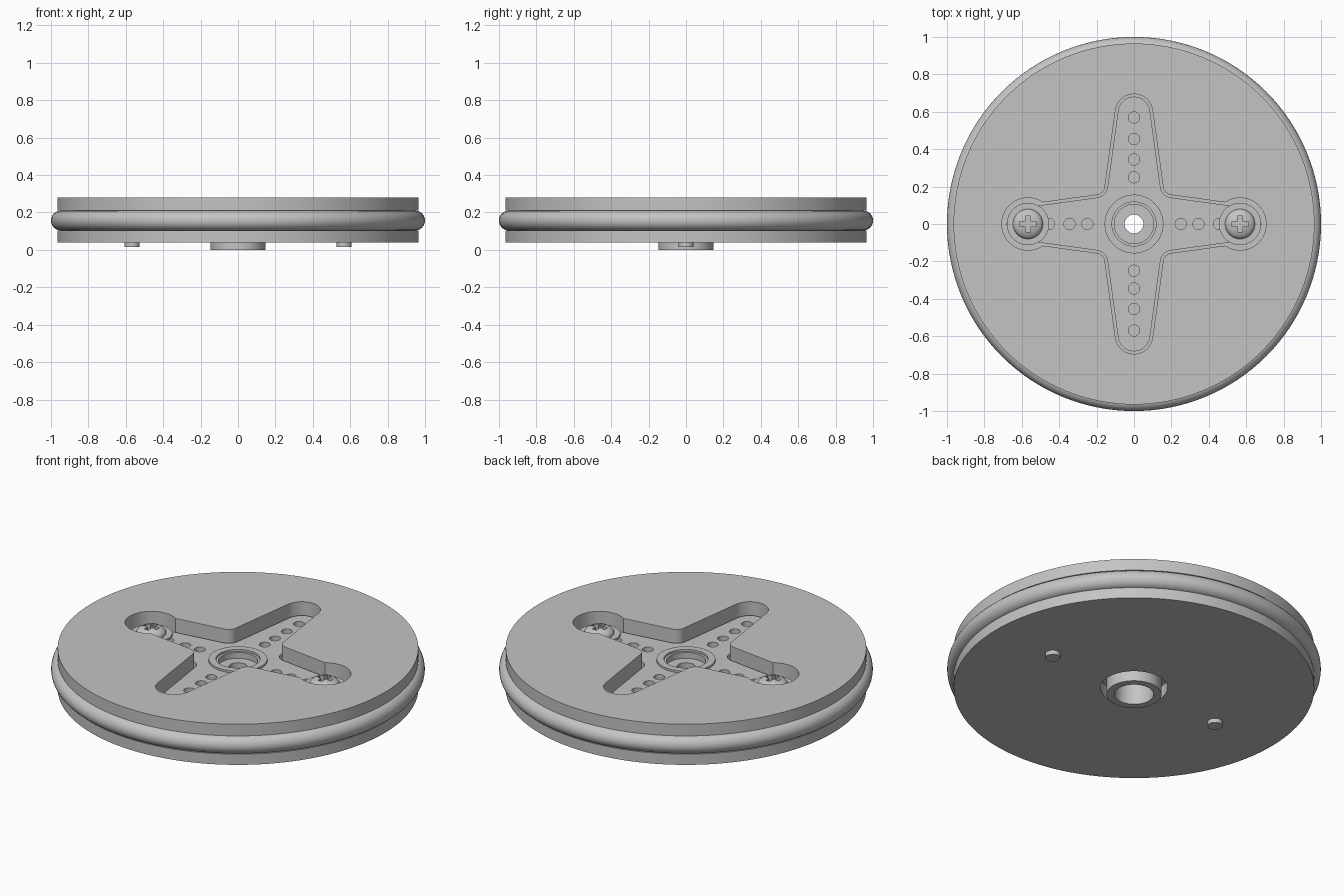
import bpy, bmesh
from math import sin, cos, pi, radians

cube = bpy.data.objects.get("Cube")
if cube:
    bpy.data.objects.remove(cube, do_unlink=True)

grey = bpy.data.materials.new("plain grey")
grey.use_nodes = True
grey.diffuse_color = (0.55, 0.55, 0.55, 1)
grey.node_tree.nodes["Principled BSDF"].inputs["Base Color"].default_value = (0.55, 0.55, 0.55, 1)


def finish(name, bm):
    bmesh.ops.recalc_face_normals(bm, faces=bm.faces)
    mesh = bpy.data.meshes.new(name)
    bm.to_mesh(mesh)
    bm.free()
    mesh.materials.append(grey)
    obj = bpy.data.objects.new(name, mesh)
    bpy.context.collection.objects.link(obj)
    return obj


def lathe(name, profile, x=0, segments=64):
    """Spin a closed (radius, z) profile; points on the axis are merged."""
    bm = bmesh.new()
    rings = []
    for i in range(segments):
        a = 2 * pi * i / segments
        rings.append([bm.verts.new((x + r * cos(a), r * sin(a), z)) for r, z in profile])
    for i, ring in enumerate(rings):
        nxt = rings[(i + 1) % segments]
        for j in range(len(profile)):
            k = (j + 1) % len(profile)
            if profile[j][0] or profile[k][0]:
                bm.faces.new((ring[j], nxt[j], nxt[k], ring[k]))
    bmesh.ops.remove_doubles(bm, verts=bm.verts, dist=1e-5)
    return finish(name, bm)


def prism(name, outline, z0, z1):
    bm = bmesh.new()
    low = [bm.verts.new((x, y, z0)) for x, y in outline]
    high = [bm.verts.new((x, y, z1)) for x, y in outline]
    bm.faces.new(low)
    bm.faces.new(high)
    for i in range(len(low)):
        k = (i + 1) % len(low)
        bm.faces.new((low[i], low[k], high[k], high[i]))
    return finish(name, bm)


def circle(x, y, r, n=48):
    return [(x + r * cos(2 * pi * i / n), y + r * sin(2 * pi * i / n)) for i in range(n)]


def cut(obj, outline, z0, z1):
    cutter = prism("cutter", outline, z0, z1)
    cutter.hide_render = True
    mod = obj.modifiers.new("cut", 'BOOLEAN')
    mod.operation = 'DIFFERENCE'
    mod.solver = 'EXACT'
    mod.object = cutter
    bpy.context.view_layer.objects.active = obj
    bpy.ops.object.modifier_apply(modifier=mod.name)
    bpy.data.objects.remove(cutter, do_unlink=True)


def smooth(obj):
    bpy.ops.object.select_all(action='DESELECT')
    obj.select_set(True)
    bpy.context.view_layer.objects.active = obj
    bpy.ops.object.shade_smooth_by_angle(angle=radians(30))


def cross_outline(inset):
    """Four tapered arms with round tips and filleted inner corners."""
    arm = []
    tip = 0.1 - inset
    for i in range(17):
        a = radians(-82 + 164 * i / 16)
        arm.append((0.595 + tip * cos(a), tip * sin(a)))
    fillet = 0.05 + inset
    for i in range(9):
        a = radians(262 - 74 * i / 8)
        arm.append((0.205 + fillet * cos(a), 0.205 + fillet * sin(a)))
    points = []
    for c, s in ((1, 0), (0, 1), (-1, 0), (0, -1)):
        points += [(x * c - y * s, x * s + y * c) for x, y in arm]
    return points


SCREW_X = 0.567
HORN_TOP = 0.205

# Wheel disc with rim groove, recessed pocket and hub opening
disc = lathe("wheel_disc", [(0, 0.04), (0.965, 0.04), (0.965, 0.103), (0.9, 0.103),
                            (0.9, 0.211), (0.965, 0.211), (0.965, 0.28), (0, 0.28)], segments=128)
cut(disc, cross_outline(0), 0.11, 0.4)
for side in (-1, 1):
    cut(disc, circle(side * SCREW_X, 0, 0.14), 0.11, 0.4)
cut(disc, circle(0, 0, 0.18, 64), -0.1, 0.15)
smooth(disc)

# Rubber tyre ring
tyre = lathe("tyre_ring", [(0.947 + 0.053 * cos(2 * pi * i / 24), 0.157 + 0.053 * sin(2 * pi * i / 24))
                           for i in range(24)], segments=128)
smooth(tyre)

# Cross-shaped horn with rows of holes
horn = prism("cross_horn", cross_outline(0.014), 0.112, HORN_TOP)
cut(horn, circle(0, 0, 0.14), 0, 0.4)
for d in (0.25, 0.345, 0.455, 0.57):
    for x, y in ((d, 0), (0, d), (-d, 0), (0, -d)):
        cut(horn, circle(x, y, 0.03, 24), 0, 0.4)
smooth(horn)

# Central hub with stepped cup, bore and lower socket
hub = lathe("hub", [(0.05, 0.17), (0.105, 0.17), (0.105, 0.205), (0.118, 0.205), (0.118, 0.217),
                    (0.157, 0.217), (0.157, 0.19), (0.147, 0.19), (0.147, 0), (0.105, 0),
                    (0.105, 0.13), (0.05, 0.13)])
smooth(hub)

# Washers and cross-head screws
for side, label in ((-1, "right"), (1, "left")):
    x = side * SCREW_X
    washer = lathe(label + "_washer", [(0.035, HORN_TOP), (0.113, HORN_TOP),
                                       (0.113, 0.217), (0.035, 0.217)], x)
    smooth(washer)
    dome = [(0.08 * cos(i * pi / 16), 0.222 + 0.038 * sin(i * pi / 16)) for i in range(8)]
    screw = lathe(label + "_screw", [(0, 0.015), (0.04, 0.015), (0.04, 0.217), (0.08, 0.217)]
                  + dome + [(0, 0.26)], x, 48)
    w, l = 0.014, 0.044
    plus = [(l, -w), (l, w), (w, w), (w, l), (-w, l), (-w, w),
            (-l, w), (-l, -w), (-w, -w), (-w, -l), (w, -l), (w, -w)]
    cut(screw, [(x + px, py) for px, py in plus], 0.23, 0.4)
    smooth(screw)
